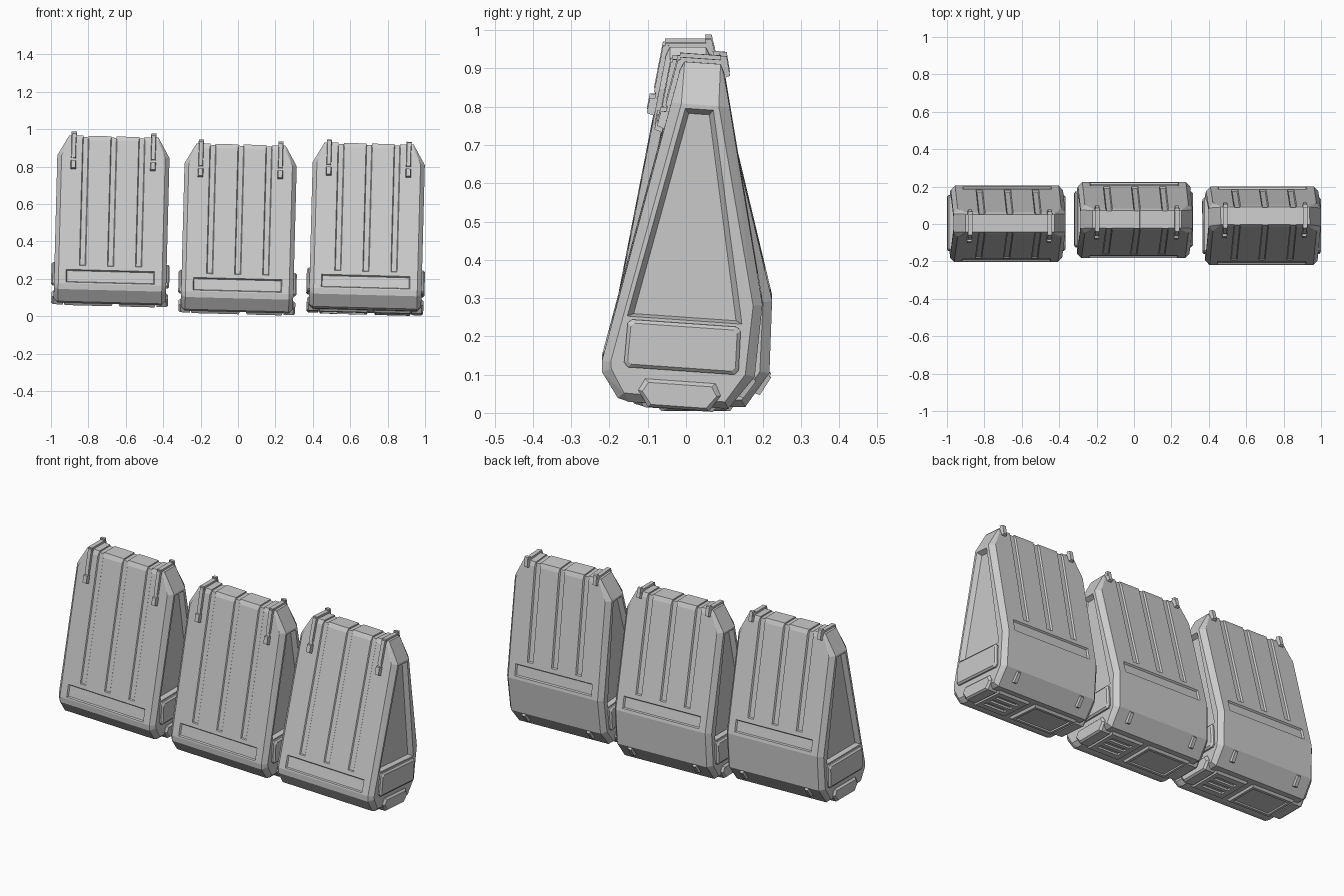
import bpy, bmesh
from math import radians
from mathutils import Vector, Matrix, Euler

if "Cube" in bpy.data.objects:
    bpy.data.objects.remove(bpy.data.objects["Cube"])

parts = []


def hull(name, pts, keep=True):
    """Faceted solid from the convex hull of a few points."""
    bm = bmesh.new()
    for p in pts:
        bm.verts.new(p)
    bmesh.ops.remove_doubles(bm, verts=bm.verts, dist=1e-5)
    res = bmesh.ops.convex_hull(bm, input=bm.verts)
    junk = {g for g in res["geom_interior"] + res["geom_unused"] if isinstance(g, bmesh.types.BMVert)}
    bmesh.ops.delete(bm, geom=list(junk), context='VERTS')
    bmesh.ops.dissolve_limit(bm, angle_limit=radians(1), verts=bm.verts, edges=bm.edges)
    bmesh.ops.recalc_face_normals(bm, faces=bm.faces)
    me = bpy.data.meshes.new(name)
    bm.to_mesh(me)
    bm.free()
    ob = bpy.data.objects.new(name, me)
    bpy.context.collection.objects.link(ob)
    if keep:
        parts.append(ob)
    return ob


def box(name, x, y, z, keep=True):
    return hull(name, [(i, j, k) for i in x for j in y for k in z], keep)


def profile(pts, x):
    return [(x, y, z) for y, z in pts]


def slab(name, edge, x, z, d, taper=0.0, keep=True):
    """Block lying on a sloped face: x range, z range, two depths along the normal."""
    (a, b, s) = edge
    u = (Vector(b) - Vector(a)).normalized()
    n = s * Vector((u.y, -u.x))
    pts = []
    for depth, t in ((d[0], 0), (d[1], taper)):
        for px in (x[0] + t, x[1] - t):
            for pz in (z[0] + t, z[1] - t):
                q = Vector(a) + u * ((pz - a[1]) / u.y) + n * depth
                pts.append((px, q.x, q.y))
    return hull(name, pts, keep)


def cut(target, cutters):
    for c in cutters:
        c.hide_render = True
        m = target.modifiers.new("cut", 'BOOLEAN')
        m.operation, m.solver, m.object = 'DIFFERENCE', 'EXACT', c
    dg = bpy.context.evaluated_depsgraph_get()
    me = bpy.data.meshes.new_from_object(target.evaluated_get(dg))
    target.modifiers.clear()
    target.data = me
    for c in cutters:
        bpy.data.objects.remove(c)


# sloped faces used as references (y, z)
FRONT = ((-0.208, 0.115), (-0.058, 0.885), -1)
BACK = ((0.2, 0.29), (0.058, 0.885), 1)
BACK_LOW = ((0.13, 0.012), (0.187, 0.1), 1)

# wedge body with chamfered ends and top corners
lower = [(-0.208, 0.115), (-0.206, 0.085), (-0.16, 0.02), (-0.13, 0.012),
         (0.13, 0.012), (0.193, 0.1), (0.2, 0.29)]
ridge = [(-0.058, 0.885), (-0.047, 0.908), (0.047, 0.908), (0.058, 0.885)]
shoulder = [(-0.0746, 0.80), (0.078, 0.80)]
end = [(-0.185, 0.115), (-0.182, 0.095), (-0.145, 0.035), (0.12, 0.03),
       (0.168, 0.105), (0.176, 0.285), (0.05, 0.80), (-0.048, 0.80)]
pts = []
for s in (1, -1):
    pts += profile(end, 0.30 * s) + profile(lower + shoulder, 0.277 * s) + profile(ridge, 0.238 * s)
body = hull("body", pts)

# recesses: end panels, ribbed grooves, long label slots
cutters = []
for s in (1, -1):
    outer = [(-0.152, 0.235), (0.152, 0.235), (0.038, 0.79), (-0.038, 0.79)]
    inner = [(-0.134, 0.243), (0.134, 0.243), (0.027, 0.775), (-0.027, 0.775)]
    cutters.append(hull("c", profile(outer, 0.303 * s) + profile(inner, 0.276 * s), False))
for x in (-0.15, 0, 0.15):
    r = (x - 0.02, x + 0.02)
    cutters.append(slab("c", FRONT, r, (0.21, 1.0), (0.004, -0.006), 0.007, False))
    cutters.append(slab("c", BACK, r, (0.39, 1.0), (0.004, -0.009), 0.007, False))
    cutters.append(box("c", (x - 0.014, x + 0.014), (-0.1, 0.1), (0.901, 0.95), False))
cutters.append(slab("c", FRONT, (-0.238, 0.238), (0.122, 0.192), (0.002, -0.009), 0.006, False))
cutters.append(slab("c", BACK, (-0.238, 0.238), (0.305, 0.37), (0.002, -0.009), 0.006, False))
cut(body, cutters)

# raised end boxes and feet
for s, side in ((1, "right"), (-1, "left")):
    b0 = [(-0.15, 0.115), (-0.14, 0.103), (0.14, 0.103), (0.15, 0.115),
          (0.148, 0.218), (0.138, 0.228), (-0.138, 0.228), (-0.148, 0.218)]
    b1 = [(y * 0.94, 0.165 + (z - 0.165) * 0.86) for y, z in b0]
    hull("end_box_" + side, profile(b0, 0.285 * s) + profile(b0, 0.308 * s) + profile(b1, 0.316 * s))
    f0 = [(-0.108, 0.045), (-0.092, 0.076), (0.092, 0.076), (0.108, 0.045), (0.08, 0.003), (-0.08, 0.003)]
    f1 = [(y * 0.9, 0.036 + (z - 0.036) * 0.78) for y, z in f0]
    hull("end_foot_" + side, profile(f0, 0.25 * s) + profile(f0, 0.302 * s) + profile(f1, 0.312 * s))

    # latch: strap over the ridge, front bar, buckle and back hook
    x = 0.213 * s
    slab("latch_bar_" + side, FRONT, (x - 0.013, x + 0.013), (0.785, 0.912), (-0.003, 0.012), 0.003)
    slab("latch_link_" + side, FRONT, (x - 0.010, x + 0.010), (0.76, 0.80), (-0.003, 0.007))
    slab("latch_buckle_" + side, FRONT, (x - 0.015, x + 0.015), (0.728, 0.775), (-0.003, 0.02), 0.004)
    box("latch_strap_" + side, (x - 0.012, x + 0.012), (-0.06, 0.06), (0.9, 0.919))
    slab("latch_hook_" + side, BACK, (x - 0.014, x + 0.014), (0.872, 0.93), (-0.003, 0.014), 0.004)

    # small clips on the lower back chamfer
    slab("back_clip_" + side, BACK_LOW, (0.2 * s - 0.014, 0.2 * s + 0.014), (0.045, 0.1), (-0.005, 0.016), 0.005)


# underside plates: a wide recessed one and a vented one
def plate(name, x0, x1):
    t = 0.01
    return hull(name, [(x, y, 0.02) for x in (x0, x1) for y in (-0.105, 0.105)] +
                [(x, y, 0.0) for x in (x0 + t, x1 - t) for y in (-0.09, 0.09)])


wide = plate("base_plate", -0.25, 0.02)
cut(wide, [box("c", (-0.225, -0.005), (-0.075, 0.075), (-0.01, 0.008), False)])
vent = plate("vent_plate", 0.045, 0.25)
cut(vent, [box("c", (0.085, 0.215), (y - 0.012, y + 0.012), (-0.01, 0.01), False) for y in (-0.045, 0, 0.045)])

# three packs in a row, each leaning a little
places = [((-0.687, 0.005, 0.054), 0), ((-0.007, 0.025, 0.011), 0), ((0.678, -0.02, 0.015), -4)]
for i, (loc, lean) in enumerate(places):
    m = Matrix.Translation(loc) @ Euler((radians(lean), radians(1.5), 0)).to_matrix().to_4x4()
    for p in parts:
        ob = p if i == 2 else p.copy()
        if i < 2:
            bpy.context.collection.objects.link(ob)
        ob.name = f"pack{i + 1}_{p.data.name if i < 2 else p.name}"
        ob.matrix_world = m
